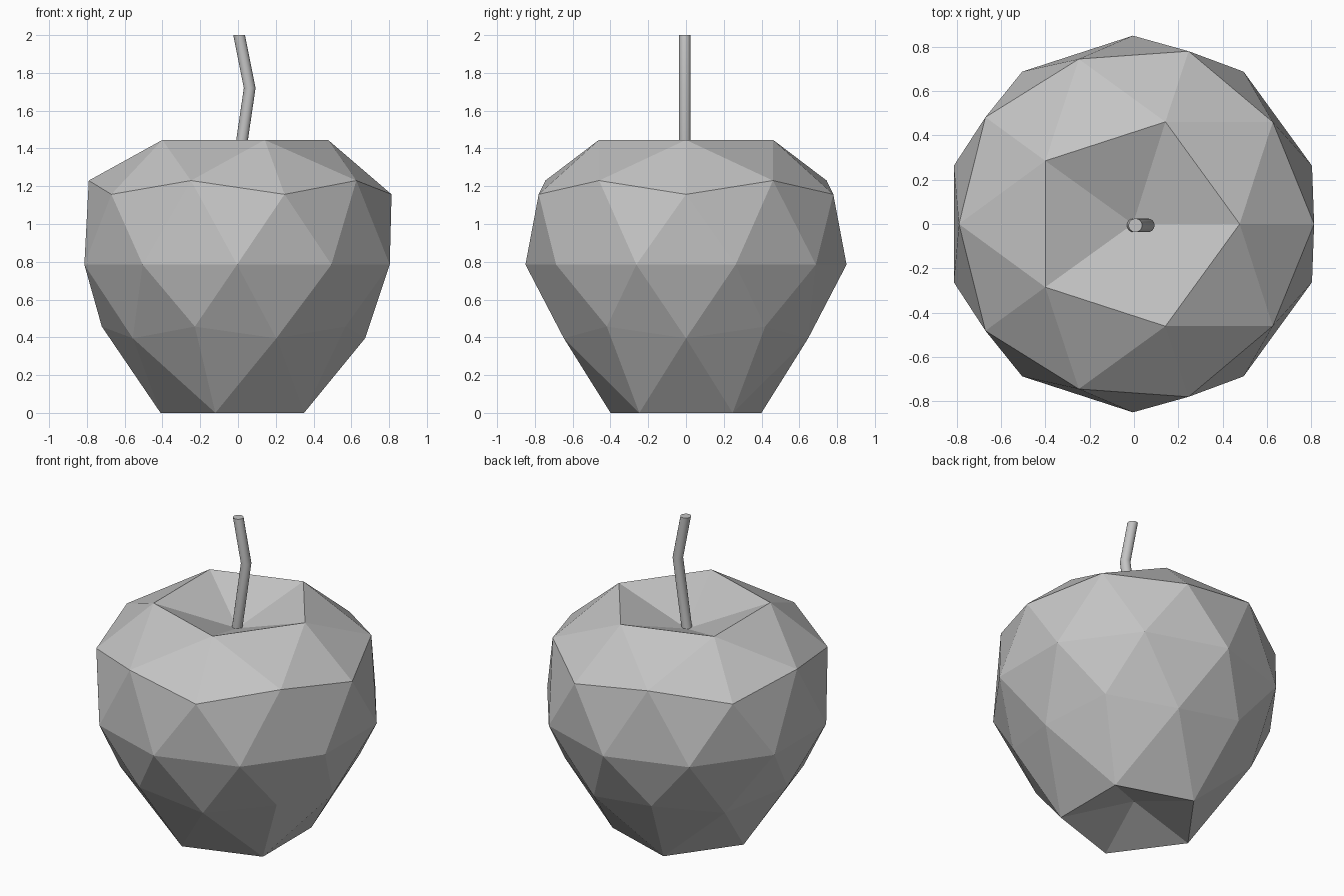
import bpy, bmesh, math

if "Cube" in bpy.data.objects:
    bpy.data.objects.remove(bpy.data.objects["Cube"])

def material(name, rgb):
    m = bpy.data.materials.new(name)
    m.diffuse_color = (*rgb, 1)
    m.use_nodes = True
    m.node_tree.nodes["Principled BSDF"].inputs["Base Color"].default_value = m.diffuse_color
    return m

GREY = material("plain grey", (0.55, 0.55, 0.55))

def finish(bm, name):
    bmesh.ops.recalc_face_normals(bm, faces=bm.faces)
    me = bpy.data.meshes.new(name)
    bm.to_mesh(me)
    bm.free()
    me.materials.append(GREY)
    ob = bpy.data.objects.new(name, me)
    bpy.context.collection.objects.link(ob)
    return ob

# Fruit body: icosphere whose rings are reshaped
# (sphere height, new z, new radius, x shift)
RINGS = [
    (1.000, 1.28, 0.0, -0.005),     # top dimple
    (0.851, 1.445, 0.485, -0.008),  # top rim
    (0.526, 1.23, 0.783, -0.007),
    (0.447, 1.157, 0.82, -0.007),
    (0.000, 0.785, 0.85, -0.005),   # widest ring
    (-0.447, 0.457, 0.713, -0.008),
    (-0.526, 0.395, 0.68, -0.007),
    (-0.851, 0.0, 0.42, 0.01),      # foot rim
    (-1.000, 0.13, 0.0, 0.0),       # bottom dimple
]
bm = bmesh.new()
bmesh.ops.create_icosphere(bm, subdivisions=2, radius=1)
for v in bm.verts:
    _, z, r, dx = min(RINGS, key=lambda k: abs(k[0] - v.co.z))
    a = math.atan2(v.co.y, v.co.x)
    v.co = (r * math.cos(a) + dx, r * math.sin(a), z)
finish(bm, "fruit_body")

# Bent stem: horizontal circles lofted along a kinked path
SIDES = 16
PATH = [(-0.007, 1.25), (0.062, 1.72), (0.006, 2.0)]
bm = bmesh.new()
loops = []
for x, z in PATH:
    loops.append([bm.verts.new((x + 0.031 * math.cos(t), -0.006 + 0.031 * math.sin(t), z))
                  for t in (2 * math.pi * i / SIDES for i in range(SIDES))])
for lo, hi in zip(loops, loops[1:]):
    for i in range(SIDES):
        j = (i + 1) % SIDES
        bm.faces.new((lo[i], lo[j], hi[j], hi[i]))
bm.faces.new(loops[0][::-1])
bm.faces.new(loops[-1])
stem = finish(bm, "stem")
bpy.context.view_layer.objects.active = stem
stem.select_set(True)
bpy.ops.object.shade_smooth_by_angle(angle=math.radians(25))
